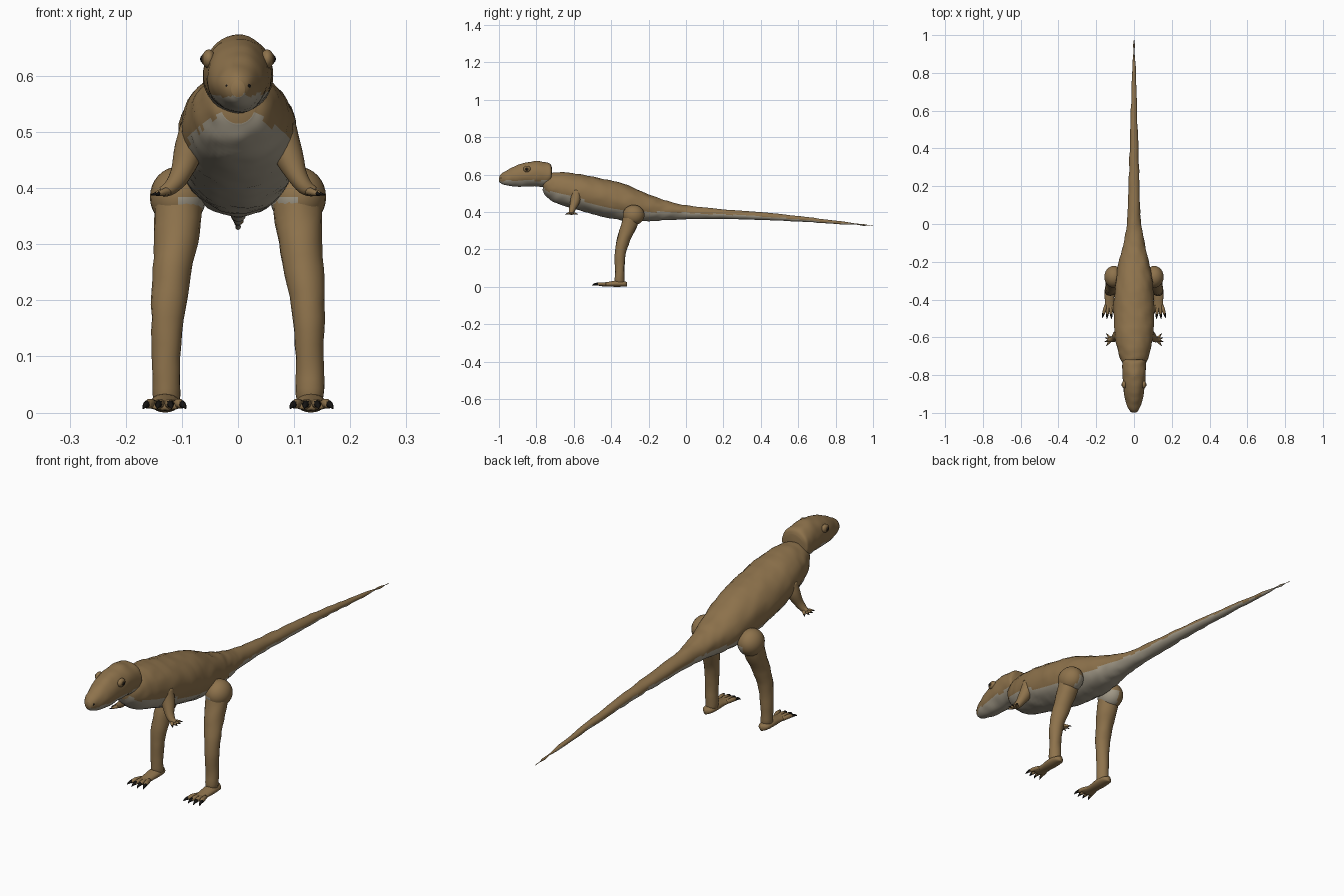
import bpy, bmesh, math
from mathutils import Vector, noise

cube = bpy.data.objects.get("Cube")
if cube:
    bpy.data.objects.remove(cube)


def material(name, colour):
    m = bpy.data.materials.new(name)
    m.use_nodes = True
    m.diffuse_color = (*colour, 1)
    bsdf = next(n for n in m.node_tree.nodes if n.type == 'BSDF_PRINCIPLED')
    bsdf.inputs["Base Color"].default_value = (*colour, 1)
    bsdf.inputs["Roughness"].default_value = 0.8
    return m


BROWN = material("brown_hide", (0.27, 0.17, 0.072))
PALE = material("pale_belly", (0.36, 0.32, 0.245))
BLACK = material("black_claw", (0.008, 0.007, 0.006))
AMBER = material("dark_amber_eye", (0.07, 0.04, 0.015))


def finish(name, bm, mats, rule=None, bump=0.0):
    """Turn a bmesh into a smooth object, painting faces by a rule."""
    bmesh.ops.recalc_face_normals(bm, faces=bm.faces)
    bm.normal_update()
    if rule:
        for f in bm.faces:
            f.material_index = int(rule(f.calc_center_median(), f.normal))
    if bump:
        for v in bm.verts:
            v.co += v.normal * noise.noise(v.co * 28) * bump
    for f in bm.faces:
        f.smooth = True
    mesh = bpy.data.meshes.new(name)
    bm.to_mesh(mesh)
    bm.free()
    for m in mats:
        mesh.materials.append(m)
    ob = bpy.data.objects.new(name, mesh)
    bpy.context.collection.objects.link(ob)
    return ob


def smooth_rows(rows, steps):
    """Catmull-Rom interpolation between rows of numbers."""
    rows = [Vector(r) for r in rows]
    last = len(rows) - 1
    out = []
    for i in range(last):
        a, b, c, d = (rows[min(max(k, 0), last)] for k in range(i - 1, i + 3))
        for s in range(steps):
            t = s / steps
            out.append(b + (c - a) * (t / 2) + (a * 2 - b * 5 + c * 4 - d) * (t * t / 2)
                       + (b * 3 - a - c * 3 + d) * (t ** 3 / 2))
    return out + [rows[-1]]


def loft(name, rings, sides, mats, rule=None, bump=0.0):
    """Skin elliptical rings given as (centre, half axis, half axis)."""
    bm = bmesh.new()
    loops = []
    for c, u, v in rings:
        angles = [math.tau * k / sides for k in range(sides)]
        loops.append([bm.verts.new(c + u * math.cos(a) + v * math.sin(a)) for a in angles])
    for p, q in zip(loops, loops[1:]):
        for k in range(sides):
            n = (k + 1) % sides
            bm.faces.new((p[k], p[n], q[n], q[k]))
    bm.faces.new(loops[0])
    bm.faces.new(loops[-1])
    return finish(name, bm, mats, rule, bump)


def trunk(name, rows, steps, sides, bump):
    """Loft along y from rows of (y, top), (bottom, half width) and pale share."""
    packed = [tuple(r) for r in rows]
    upper = smooth_rows([r[:3] for r in packed], steps)
    lower = smooth_rows([(r[0], r[3], r[4]) for r in packed], steps)
    rings, limits = [], []
    for (y, top, bottom), (_, w, share) in zip(upper, lower):
        h = max(top - bottom, 0.002) / 2
        rings.append((Vector((0, y, (top + bottom) / 2)), Vector((max(w, 0.001), 0, 0)),
                      Vector((0, 0, h))))
        limits.append((y, bottom + share * 2 * h))

    def is_pale(c, n):
        near = min(limits, key=lambda l: abs(l[0] - c.y))
        return c.z < near[1] + 0.008 * noise.noise(c * 40)
    return loft(name, rings, sides, [BROWN, PALE], is_pale, bump)


def ball(name, centre, size, mats, rule=None):
    bm = bmesh.new()
    bmesh.ops.create_uvsphere(bm, u_segments=24, v_segments=16, radius=1)
    bmesh.ops.scale(bm, vec=size, verts=bm.verts)
    bmesh.ops.translate(bm, vec=centre, verts=bm.verts)
    return finish(name, bm, mats, rule)


def limb(name, points, sides, mats, steps=4, bump=0.0):
    """Round tube through (x, y, z) points with a radius at each."""
    pts = smooth_rows(points, steps)
    rings = []
    for i, p in enumerate(pts):
        d = pts[min(i + 1, len(pts) - 1)].xyz - pts[max(i - 1, 0)].xyz
        u = d.cross(Vector((0.3, 1, 0.2)) if abs(d.z) > abs(d.y) else Vector((0, 0, 1))).normalized()
        v = d.cross(u).normalized()
        r = max(p.w, 0.0005)
        rings.append((p.xyz, u * r, v * r))
    return loft(name, rings, sides, mats, None, bump)


# Body and tail: y, top, bottom, half width, pale share
trunk("body_and_tail", [
    (-0.765, 0.575, 0.515, 0.03, 0.3),
    (-0.75, 0.598, 0.487, 0.052, 0.3),
    (-0.70, 0.612, 0.449, 0.078, 0.33),
    (-0.60, 0.607, 0.418, 0.1, 0.3),
    (-0.46, 0.58, 0.378, 0.107, 0.27),
    (-0.33, 0.55, 0.355, 0.1, 0.28),
    (-0.20, 0.495, 0.35, 0.08, 0.36),
    (-0.10, 0.46, 0.357, 0.056, 0.42),
    (0.02, 0.433, 0.362, 0.036, 0.47),
    (0.25, 0.411, 0.362, 0.027, 0.45),
    (0.50, 0.39, 0.354, 0.02, 0.42),
    (0.75, 0.36, 0.34, 0.011, 0.35),
    (1.0, 0.328, 0.325, 0.001, 0.3)], 7, 40, 0.004)

# Head with a stepped rear edge
trunk("head", [
    (-0.999, 0.592, 0.562, 0.012, 0.1),
    (-0.985, 0.607, 0.551, 0.025, 0.2),
    (-0.95, 0.627, 0.541, 0.04, 0.3),
    (-0.89, 0.655, 0.535, 0.053, 0.27),
    (-0.81, 0.672, 0.537, 0.06, 0.24),
    (-0.75, 0.667, 0.534, 0.062, 0.26),
    (-0.725, 0.658, 0.545, 0.06, 0.24),
    (-0.718, 0.64, 0.56, 0.045, 0.2)], 6, 40, 0.003)

for side, s in (("left", 1), ("right", -1)):
    # Eye, pupil and nostril
    ball(side + "_eyelid", (s * 0.052, -0.85, 0.63), (0.012, 0.02, 0.017), [BROWN])
    ball(side + "_eye", (s * 0.056, -0.851, 0.63), (0.01, 0.013, 0.012), [AMBER])
    ball(side + "_pupil", (s * 0.0625, -0.852, 0.63), (0.005, 0.007, 0.007), [BLACK])
    ball(side + "_nostril", (s * 0.018, -0.985, 0.582), (0.005, 0.007, 0.005), [BLACK])

    # Hip, pale on the inner underside
    ball(side + "_hip", (s * 0.107, -0.28, 0.384), (0.05, 0.058, 0.054), [BROWN, PALE],
         lambda c, n: n.x * s < 0.1 and n.z < 0)

    # Leg
    limb(side + "_leg", [
        (s * 0.105, -0.285, 0.40, 0.045),
        (s * 0.108, -0.3, 0.34, 0.042),
        (s * 0.115, -0.328, 0.27, 0.036),
        (s * 0.124, -0.35, 0.19, 0.03),
        (s * 0.128, -0.355, 0.1, 0.025),
        (s * 0.128, -0.355, 0.03, 0.025),
        (s * 0.128, -0.35, 0.01, 0.018)], 20, [BROWN], 4, 0.003)

    # Foot sole running from heel to toes
    sole = [(-0.315, 0.008, 0.014), (-0.33, 0.022, 0.016), (-0.37, 0.026, 0.02),
            (-0.42, 0.024, 0.014), (-0.455, 0.03, 0.01), (-0.465, 0.02, 0.006)]
    loft(side + "_foot", [(Vector((s * 0.13, y, h * 0.5 + 0.007)), Vector((w, 0, 0)),
                           Vector((0, 0, h * 0.85))) for y, w, h in smooth_rows(sole, 3)],
         20, [BROWN])

    # Toes and claws fanned across the foot
    for i in range(4):
        f = (i - 1.5) / 1.5
        x, tip = s * 0.131, -0.487 + 0.008 * abs(f)
        limb(f"{side}_toe_{i + 1}", [
            (x + f * 0.018, -0.43, 0.014, 0.008),
            (x + f * 0.026, -0.46, 0.016, 0.009),
            (x + f * 0.031, tip, 0.013, 0.006)], 10, [BROWN])
        limb(f"{side}_toe_claw_{i + 1}", [
            (x + f * 0.030, tip + 0.008, 0.015, 0.007),
            (x + f * 0.034, tip - 0.007, 0.013, 0.005),
            (x + f * 0.038, tip - 0.018, 0.007, 0.001)], 8, [BLACK])

    # Arm
    limb(side + "_arm", [
        (s * 0.075, -0.585, 0.51, 0.028),
        (s * 0.09, -0.592, 0.46, 0.026),
        (s * 0.103, -0.605, 0.425, 0.019),
        (s * 0.119, -0.612, 0.402, 0.014),
        (s * 0.136, -0.612, 0.393, 0.009)], 16, [BROWN], 4, 0.002)

    # Fingers and claws
    for i in range(4):
        f = (i - 1.5) / 1.5
        base = Vector((s * 0.125, -0.612 + f * 0.006, 0.395))
        way = Vector((s * (0.024 - 0.008 * abs(f)), f * 0.02, -0.005))
        limb(f"{side}_finger_{i + 1}", [
            (*base, 0.008), (*(base + way * 0.6), 0.006), (*(base + way), 0.004)],
            8, [BROWN])
        limb(f"{side}_finger_claw_{i + 1}", [
            (*(base + way * 0.9), 0.004), (*(base + way * 1.4), 0.0008)], 8, [BLACK], 2)
